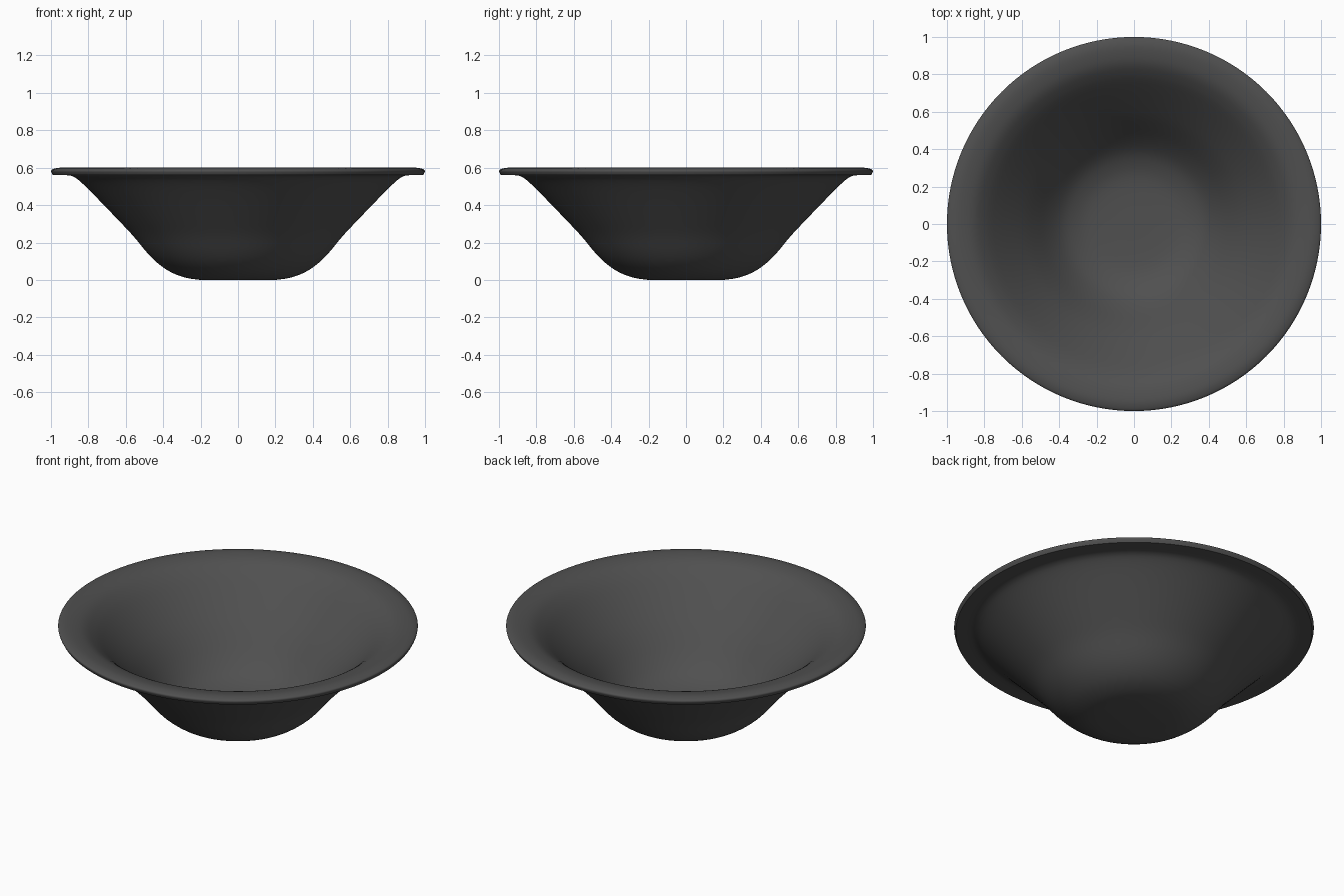
import bpy, bmesh, math
from mathutils import Vector

if "Cube" in bpy.data.objects:
    bpy.data.objects.remove(bpy.data.objects["Cube"])

SIDES = 128

def smooth_curve(pts, steps=3):
    """Catmull-Rom curve through (radius, height) points."""
    p = [Vector(q) for q in pts]
    p = [2 * p[0] - p[1]] + p + [2 * p[-1] - p[-2]]
    out = []
    for a, b, c, d in zip(p, p[1:], p[2:], p[3:]):
        for i in range(steps):
            t = i / steps
            out.append(0.5 * (2 * b + (c - a) * t + (2 * a - 5 * b + 4 * c - d) * t * t
                              + (3 * b - a - 3 * c + d) * t ** 3))
    return out + [p[-2]]

# Outside: flat foot, rounded belly, flared wall, flat underside of the rim
outside = smooth_curve([(0.2, 0), (0.28, 0.012), (0.36, 0.042), (0.43, 0.09), (0.49, 0.15),
                        (0.56, 0.235), (0.64, 0.32), (0.78, 0.465), (0.85, 0.532),
                        (0.885, 0.554), (0.92, 0.56), (0.99, 0.56)])
# Rim edge and inside: rounded lip, flared wall, shallow dished floor
inside = smooth_curve([(0.99, 0.56), (1.0, 0.583), (0.985, 0.594), (0.95, 0.6), (0.9, 0.594),
                       (0.855, 0.58), (0.81, 0.552), (0.75, 0.5), (0.6, 0.345), (0.53, 0.265),
                       (0.46, 0.182), (0.39, 0.115), (0.32, 0.076), (0.24, 0.053),
                       (0.12, 0.045), (0.03, 0.044)])
profile = outside + inside[1:]

# Revolve the profile, closing the foot and the floor at the axis
bm = bmesh.new()
rings = []
for r, z in profile:
    rings.append([bm.verts.new((r * math.cos(2 * math.pi * k / SIDES),
                                r * math.sin(2 * math.pi * k / SIDES), z))
                  for k in range(SIDES)])
for lo, hi in zip(rings, rings[1:]):
    for k in range(SIDES):
        n = (k + 1) % SIDES
        bm.faces.new((lo[k], lo[n], hi[n], hi[k]))
bm.faces.new(rings[0][::-1])
bm.faces.new(rings[-1])
bmesh.ops.recalc_face_normals(bm, faces=bm.faces)

mesh = bpy.data.meshes.new("bowl")
bm.to_mesh(mesh)
bm.free()
bowl = bpy.data.objects.new("bowl", mesh)
bpy.context.collection.objects.link(bowl)

# Dark grey finish
mat = bpy.data.materials.new("dark_grey")
mat.diffuse_color = (0.08, 0.08, 0.08, 1)
mat.use_nodes = True
mat.node_tree.nodes["Principled BSDF"].inputs["Base Color"].default_value = mat.diffuse_color
mesh.materials.append(mat)

bpy.context.view_layer.objects.active = bowl
bowl.select_set(True)
bpy.ops.object.shade_smooth_by_angle(angle=math.radians(40))
